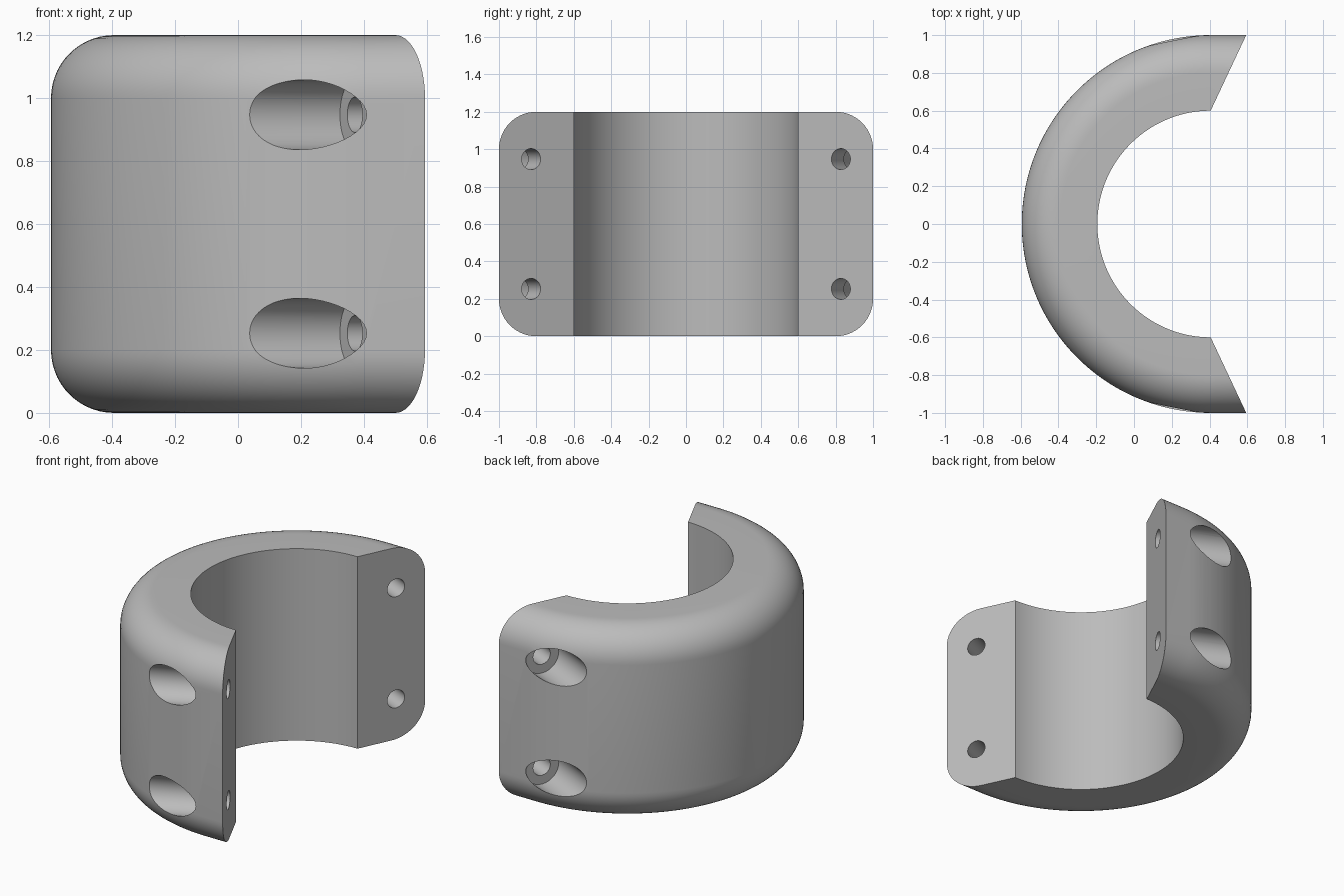
import bpy, bmesh
from math import sin, cos, pi
from mathutils import Vector

if "Cube" in bpy.data.objects:
    bpy.data.objects.remove(bpy.data.objects["Cube"])

CX, R_IN, R_OUT, HEIGHT, FILLET = 0.406, 0.6, 1.0, 1.2, 0.2
FLARE = 0.188 / (R_OUT - R_IN)      # slope of the slanted end faces
ARC_STEPS, FILLET_STEPS = 96, 14

grey = bpy.data.materials.new("grey_metal")
grey.use_nodes = True
colour = (0.5, 0.5, 0.5, 1)
grey.diffuse_color = colour
grey.node_tree.nodes["Principled BSDF"].inputs["Base Color"].default_value = colour


def section():
    """Radius and height of the cross-section, rounded on the outside."""
    low = []
    for i in range(FILLET_STEPS + 1):
        a = pi / 2 * i / FILLET_STEPS
        low.append((R_OUT - FILLET + FILLET * sin(a), FILLET - FILLET * cos(a)))
    high = [(r, HEIGHT - z) for r, z in reversed(low)]
    return [(R_IN, 0)] + low + high + [(R_IN, HEIGHT)]


def slanted(side):
    return [(CX + (r - R_IN) * FLARE, side * r, z) for r, z in section()]


# Half ring: the section swept round the arc, then out to the slanted ends
rows = [slanted(1)]
for i in range(ARC_STEPS + 1):
    a = pi / 2 + pi * i / ARC_STEPS
    rows.append([(CX + r * cos(a), r * sin(a), z) for r, z in section()])
rows.append(slanted(-1))

bm = bmesh.new()
loops = [[bm.verts.new(p) for p in row] for row in rows]
n = len(loops[0])
for a, b in zip(loops, loops[1:]):
    for j in range(n):
        k = (j + 1) % n
        bm.faces.new((a[j], a[k], b[k], b[j]))
bm.faces.new(loops[0])
bm.faces.new(loops[-1])
# the inner corner of each end is shared by its slanted row and arc row
bmesh.ops.remove_doubles(bm, verts=bm.verts, dist=1e-5)
bmesh.ops.recalc_face_normals(bm, faces=bm.faces)
mesh = bpy.data.meshes.new("clamp_half")
bm.to_mesh(mesh)
bm.free()
clamp = bpy.data.objects.new("clamp_half", mesh)
bpy.context.collection.objects.link(clamp)
mesh.materials.append(grey)


def drill(start, end, radius):
    """Cut a round hole between two points."""
    axis = end - start
    bpy.ops.mesh.primitive_cylinder_add(
        vertices=48, radius=radius, depth=axis.length, location=(start + end) / 2,
        rotation=axis.to_track_quat('Z', 'Y').to_euler())
    cutter = bpy.context.object
    cutter.name = "hole_cutter"
    cutter.hide_render = True
    cutter.data.materials.append(grey)
    mod = clamp.modifiers.new("hole", 'BOOLEAN')
    mod.operation, mod.solver, mod.object = 'DIFFERENCE', 'EXACT', cutter
    bpy.context.view_layer.objects.active = clamp
    bpy.ops.object.modifier_apply(modifier=mod.name)
    bpy.data.objects.remove(cutter)


# Bolt holes square to the end faces, with wide counterbores to the outside
for side in (-1, 1):
    inward = Vector((-1, side * FLARE, 0)).normalized()
    for z in (0.253, 0.947):
        mouth = Vector((CX + (0.828 - R_IN) * FLARE, side * 0.828, z))
        seat = mouth + inward * 0.157
        drill(mouth - inward * 0.1, seat + inward * 0.05, 0.056)
        drill(seat, seat + inward * 0.6, 0.111)

bpy.ops.object.select_all(action='DESELECT')
clamp.select_set(True)
bpy.context.view_layer.objects.active = clamp
bpy.ops.object.shade_smooth_by_angle(angle=pi / 7)
